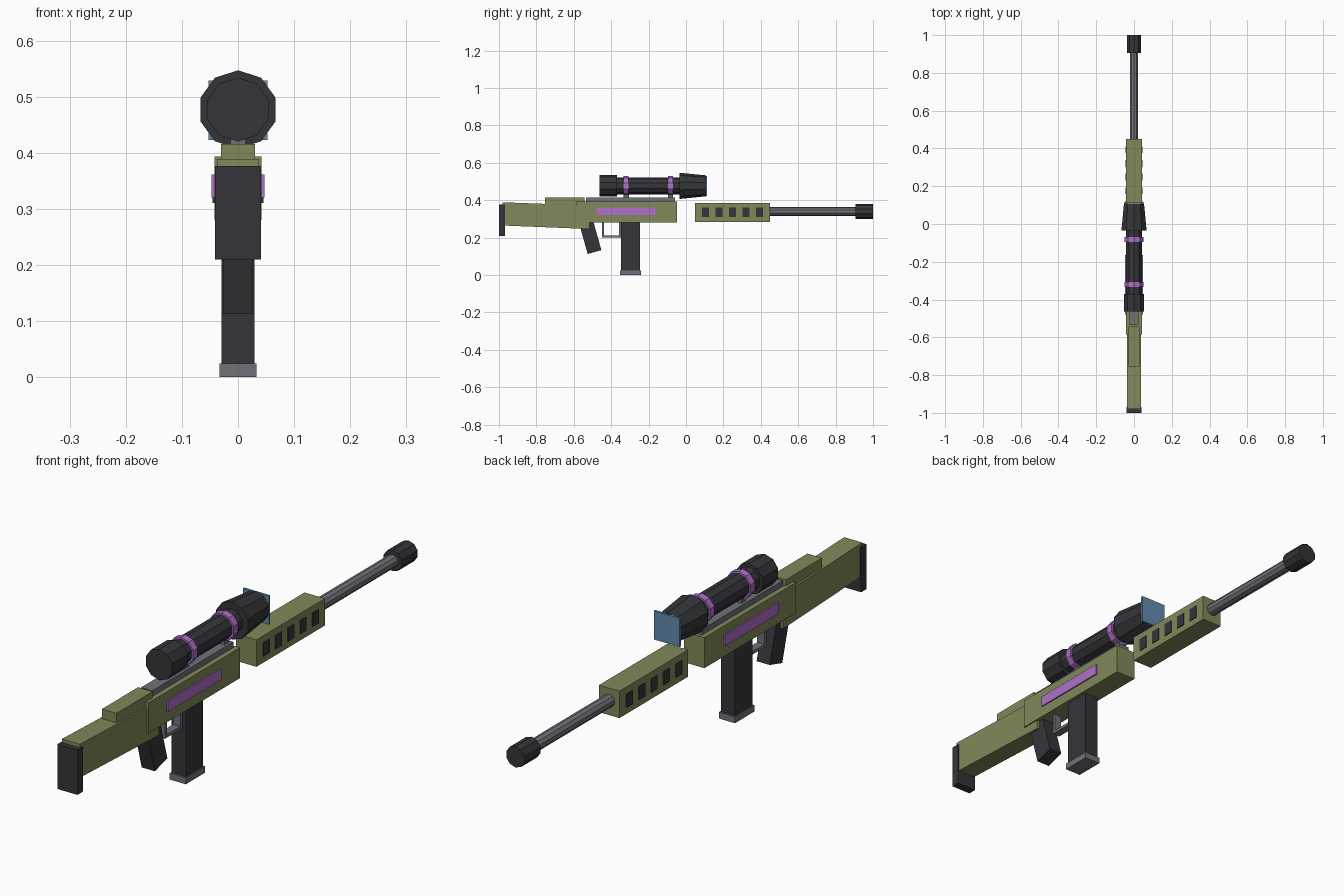
import bpy, bmesh, math
from mathutils import Vector

if "Cube" in bpy.data.objects:
    bpy.data.objects.remove(bpy.data.objects["Cube"], do_unlink=True)


def material(name, r, g, b):
    m = bpy.data.materials.new(name)
    m.use_nodes = True
    m.diffuse_color = (r, g, b, 1)
    m.node_tree.nodes["Principled BSDF"].inputs["Base Color"].default_value = (r, g, b, 1)
    return m


OLIVE = material("olive", 0.22, 0.25, 0.1)
DARK = material("charcoal", 0.036, 0.035, 0.041)
GREY = material("steel grey", 0.165, 0.168, 0.19)
PURPLE = material("purple", 0.43, 0.16, 0.6)
BLUE = material("lens blue", 0.12, 0.26, 0.43)


def finish(name, bm, mat):
    bmesh.ops.recalc_face_normals(bm, faces=bm.faces)
    mesh = bpy.data.meshes.new(name)
    bm.to_mesh(mesh)
    bm.free()
    mesh.materials.append(mat)
    ob = bpy.data.objects.new(name, mesh)
    bpy.context.collection.objects.link(ob)
    return ob


def prism(name, outline, x0, x1, mat):
    """Side outline of (y, z) points, extruded from x0 to x1."""
    bm = bmesh.new()
    face = bm.faces.new([bm.verts.new((x0, y, z)) for y, z in outline])
    new = bmesh.ops.extrude_face_region(bm, geom=[face])["geom"]
    moved = [v for v in new if isinstance(v, bmesh.types.BMVert)]
    bmesh.ops.translate(bm, verts=moved, vec=Vector((x1 - x0, 0, 0)))
    return finish(name, bm, mat)


def box(name, half_x, y0, y1, z0, z1, mat):
    return prism(name, [(y0, z0), (y1, z0), (y1, z1), (y0, z1)], -half_x, half_x, mat)


def tube(name, y0, y1, r0, r1, z, mat, sides=10):
    """Closed cylinder or cone along y, with a corner at the top."""
    bm = bmesh.new()
    rings = []
    for y, r in ((y0, r0), (y1, r1)):
        angles = [math.tau * i / sides for i in range(sides)]
        rings.append([bm.verts.new((r * math.sin(a), y, z + r * math.cos(a))) for a in angles])
        bm.faces.new(rings[-1])
    for i in range(sides):
        j = (i + 1) % sides
        bm.faces.new((rings[0][i], rings[0][j], rings[1][j], rings[1][i]))
    return finish(name, bm, mat)


# Stock and receiver
box("butt_pad", 0.041, -1.0, -0.968, 0.21, 0.376, DARK)
prism("stock", [(-0.98, 0.265), (-0.515, 0.246), (-0.515, 0.372), (-0.98, 0.389)],
      -0.037, 0.037, OLIVE)
box("cheek_rest", 0.03, -0.755, -0.543, 0.37, 0.416, OLIVE)
box("receiver", 0.042, -0.585, -0.048, 0.28, 0.393, OLIVE)
for side, s in (("left", 1), ("right", -1)):
    prism(f"{side}_side_panel", [(-0.478, 0.32), (-0.163, 0.32), (-0.163, 0.361), (-0.478, 0.361)],
          s * 0.04, s * 0.047, PURPLE)

# Handguard with dark vents on both sides
box("handguard", 0.042, 0.048, 0.45, 0.285, 0.385, OLIVE)
for i in range(5):
    y = 0.104 + i * 0.0722
    for side, s in (("left", 1), ("right", -1)):
        prism(f"{side}_vent_{i + 1}",
              [(y - 0.018, 0.31), (y + 0.018, 0.31), (y + 0.018, 0.36), (y - 0.018, 0.36)],
              s * 0.038, s * 0.045, DARK)

# Barrel
tube("barrel", 0.43, 0.92, 0.0235, 0.0235, 0.34, GREY)
tube("muzzle", 0.906, 1.0, 0.039, 0.039, 0.34, DARK)

# Slanted grip
base, up, across = Vector((-0.489, 0.123)), Vector((-0.27, 0.963)), Vector((0.963, 0.27))
corners = [base - across * 0.038, base + across * 0.038,
           base + across * 0.038 + up * 0.18, base - across * 0.038 + up * 0.18]
prism("grip", [tuple(c) for c in corners], -0.027, 0.027, DARK)

# Trigger guard
box("guard_bottom", 0.015, -0.45, -0.345, 0.201, 0.212, GREY)
box("guard_rear", 0.015, -0.45, -0.439, 0.201, 0.285, GREY)
box("guard_front", 0.015, -0.359, -0.346, 0.201, 0.285, GREY)

# Magazine
box("magazine", 0.029, -0.347, -0.246, 0.02, 0.29, DARK)
box("magazine_base", 0.033, -0.353, -0.24, 0.0, 0.024, GREY)

# Scope on its rail
SZ = 0.477
box("scope_rail", 0.023, -0.535, -0.06, 0.39, 0.414, GREY)
tube("scope_eyepiece", -0.463, -0.37, 0.057, 0.057, SZ, DARK)
tube("scope_body", -0.38, -0.02, 0.045, 0.045, SZ, DARK)
tube("scope_bell", -0.035, 0.107, 0.07, 0.056, SZ, DARK)
for name, y in (("rear", -0.32), ("front", -0.083)):
    tube(f"{name}_scope_ring", y - 0.013, y + 0.013, 0.052, 0.052, SZ, PURPLE)
    box(f"{name}_scope_mount", 0.013, y - 0.014, y + 0.014, 0.405, 0.45, GREY)
box("scope_lens", 0.053, 0.105, 0.113, 0.423, 0.529, BLUE)
